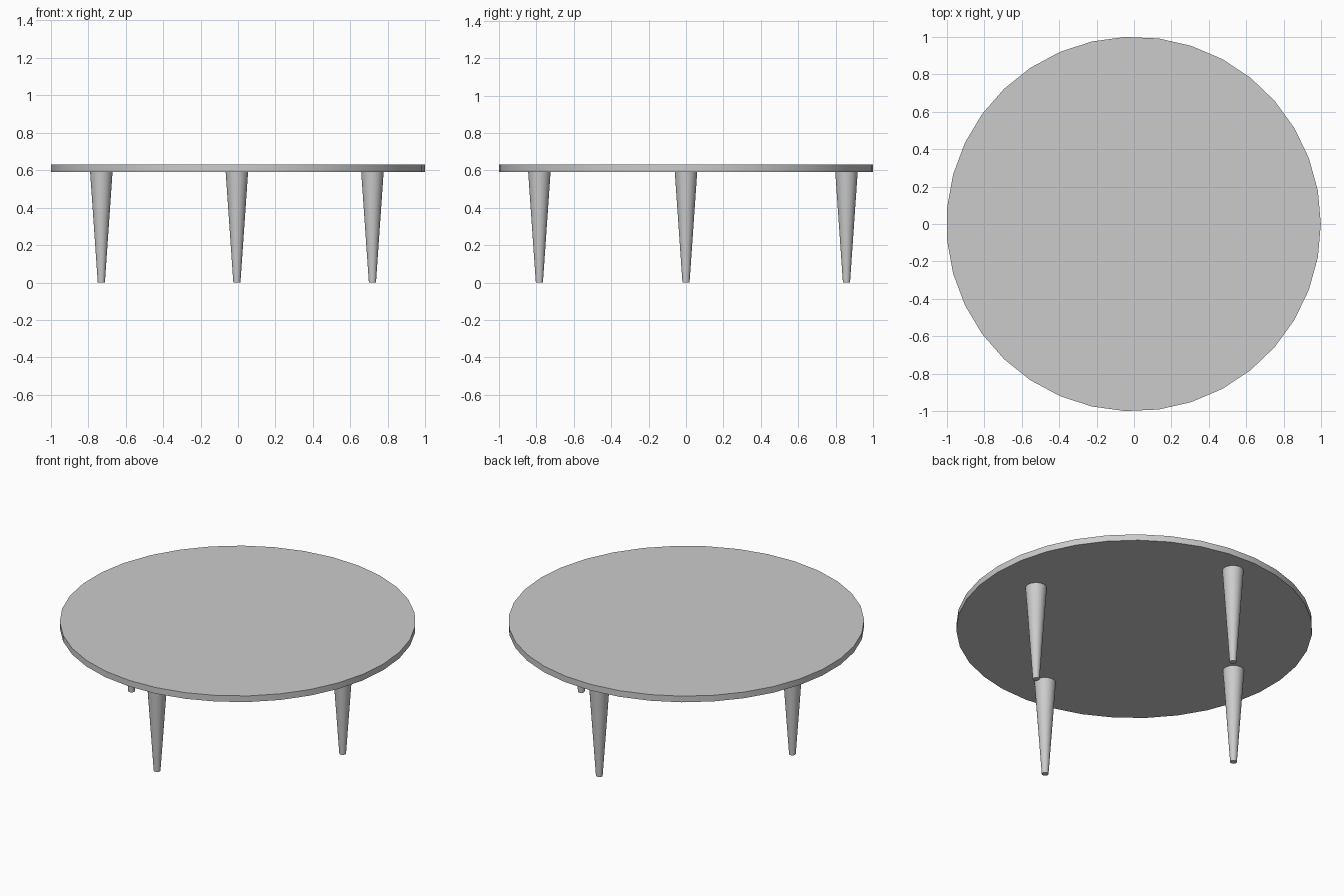
import bpy
import math

if "Cube" in bpy.data.objects:
    bpy.data.objects.remove(bpy.data.objects["Cube"])

TOP_Z, UNDER_Z = 0.63, 0.592


def lathe_part(name, sides, r_bottom, r_top, z0, z1, x=0.0, y=0.0):
    """Straight or tapered round part standing between z0 and z1."""
    bpy.ops.mesh.primitive_cone_add(
        vertices=sides, radius1=r_bottom, radius2=r_top, depth=z1 - z0,
        location=(x, y, (z0 + z1) / 2))
    obj = bpy.context.object
    obj.name = name
    bpy.ops.object.shade_smooth_by_angle(angle=math.radians(30))
    return obj


# Round table top: 35-sided disc with a corner pointing along +x
top = lathe_part("table_top", 35, 1.0, 1.0, UNDER_Z, TOP_Z, x=-0.002)
corner = top.data.vertices[0].co
top.rotation_euler.z = -math.atan2(corner.y, corner.x)

# Four legs tapering towards the floor
legs = {
    "left_leg": (-0.73, 0.0),
    "right_leg": (0.718, 0.0),
    "front_leg": (-0.006, -0.784),
    "back_leg": (-0.006, 0.858),
}
for name, (x, y) in legs.items():
    lathe_part(name, 32, 0.019, 0.06, 0.0, UNDER_Z, x, y)
